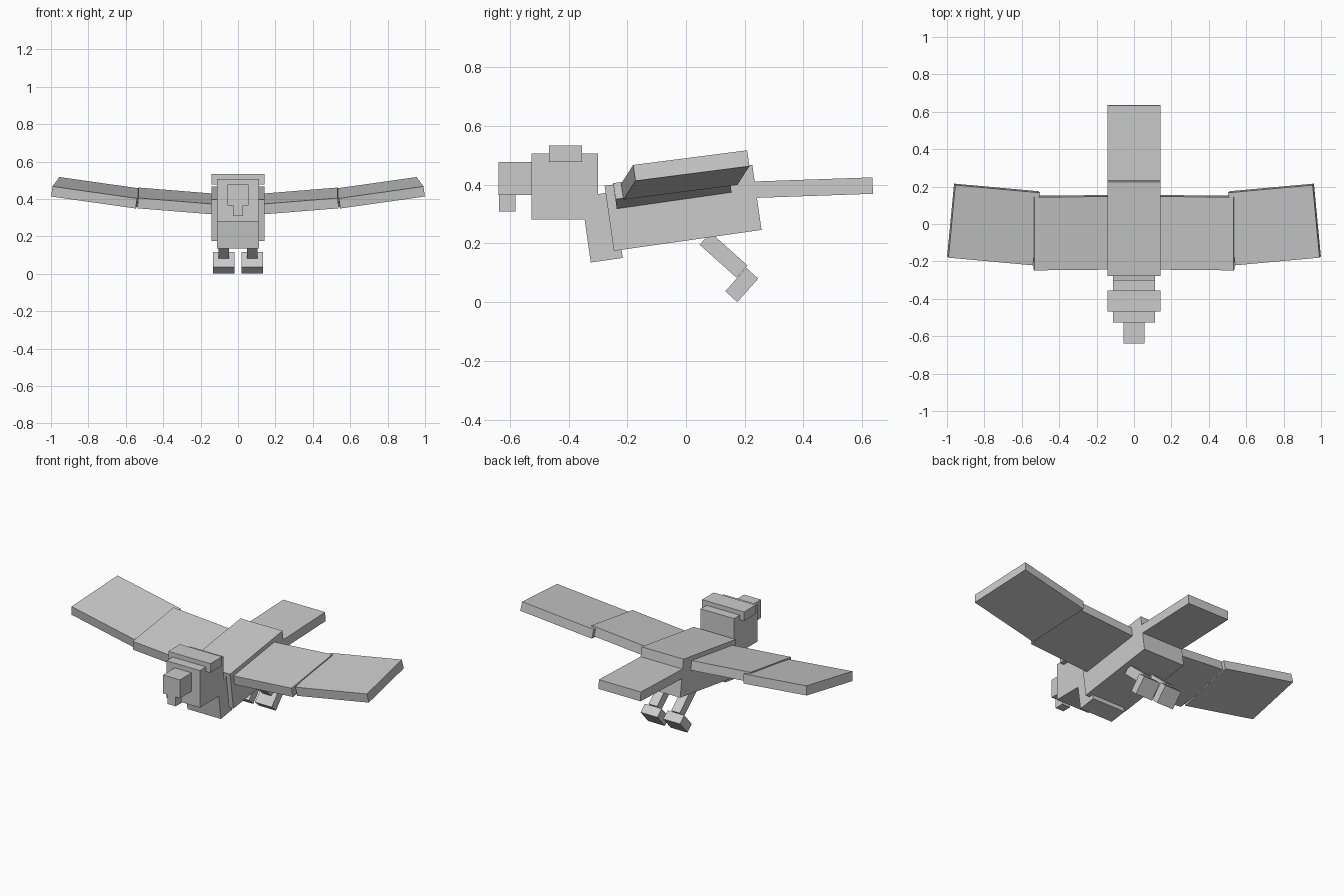
import bpy
import bmesh
from math import radians, cos, sin
from mathutils import Vector

cube = bpy.data.objects.get("Cube")
if cube:
    bpy.data.objects.remove(cube, do_unlink=True)

grey = bpy.data.materials.new("light_grey")
grey.use_nodes = True
COLOUR = (0.6, 0.6, 0.6, 1)
grey.diffuse_color = COLOUR
grey.node_tree.nodes["Principled BSDF"].inputs["Base Color"].default_value = COLOUR


def block(name, corner, span, chord, rise, side=1):
    """Box from a corner and three edge vectors, mirrored in x if side is -1."""
    corner, span, chord, rise = map(Vector, (corner, span, chord, rise))
    bm = bmesh.new()
    bmesh.ops.create_cube(bm, size=1)
    for v in bm.verts:
        a, b, c = v.co + Vector((0.5, 0.5, 0.5))
        v.co = corner + span * a + chord * b + rise * c
        v.co.x *= side
    bmesh.ops.recalc_face_normals(bm, faces=bm.faces)
    mesh = bpy.data.meshes.new(name)
    bm.to_mesh(mesh)
    bm.free()
    mesh.materials.append(grey)
    obj = bpy.data.objects.new(name, mesh)
    bpy.context.scene.collection.objects.link(obj)
    return obj


def pitched(name, centre, size, pitch=0):
    """Box with its centre and size, tilted about the x axis."""
    t = radians(pitch)
    span = Vector((size[0], 0, 0))
    chord = Vector((0, cos(t), sin(t))) * size[1]
    rise = Vector((0, -sin(t), cos(t))) * size[2]
    return block(name, Vector(centre) - (span + chord + rise) / 2, span, chord, rise)


# Body, chest and tail
pitched("body", (0, -0.01, 0.321), (0.282, 0.508, 0.224), 8.1)
pitched("chest", (0, -0.286, 0.255), (0.225, 0.11, 0.227), 8.1)
pitched("tail", (0, 0.411, 0.389), (0.282, 0.45, 0.056), 2)

# Head, crest and hooked beak
pitched("head", (0, -0.413, 0.393), (0.225, 0.226, 0.225))
pitched("crest", (0, -0.411, 0.505), (0.282, 0.112, 0.055))
pitched("beak", (0, -0.582, 0.421), (0.113, 0.112, 0.112))
pitched("beak_tip", (0, -0.609, 0.337), (0.056, 0.057, 0.057))

# Legs and wings on both sides
for label, side in (("left", 1), ("right", -1)):
    pitched(label + "_leg", (side * 0.076, 0.128, 0.16), (0.056, 0.169, 0.056), -41.8)
    pitched(label + "_foot", (side * 0.076, 0.19, 0.0585), (0.113, 0.107, 0.055), 48.2)
    block(label + "_inner_wing", (0.141, -0.236, 0.318), (0.397, -0.004, 0.032),
          (0, 0.391, 0.056), (-0.005, -0.008, 0.055), side)
    block(label + "_outer_wing", (0.547, -0.213, 0.349), (0.452, 0.041, 0.064),
          (-0.037, 0.388, 0.05), (-0.007, -0.008, 0.054), side)
